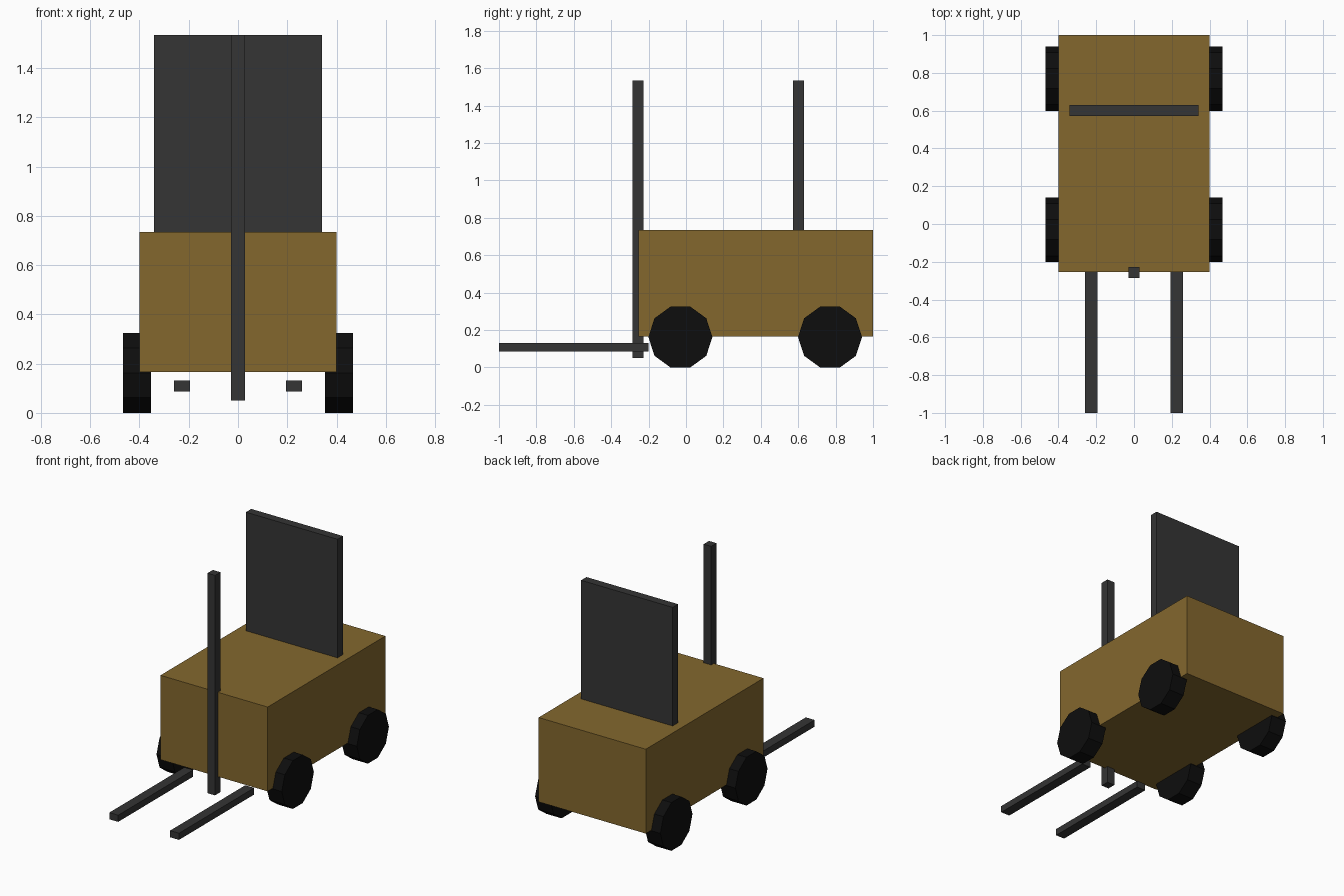
import bpy
import math
from mathutils import Matrix

cube = bpy.data.objects.get("Cube")
if cube:
    bpy.data.objects.remove(cube, do_unlink=True)


def material(name, r, g, b):
    mat = bpy.data.materials.new(name)
    mat.use_nodes = True
    mat.diffuse_color = (r, g, b, 1)
    mat.node_tree.nodes["Principled BSDF"].inputs["Base Color"].default_value = (r, g, b, 1)
    return mat


OCHRE = material("ochre paint", 0.23, 0.137, 0.027)
STEEL = material("dark grey steel", 0.035, 0.035, 0.035)
RUBBER = material("black rubber", 0.0042, 0.0042, 0.0042)


def box(name, xs, ys, zs, mat):
    """Box spanning the given (low, high) range on each axis."""
    spans = (xs, ys, zs)
    bpy.ops.mesh.primitive_cube_add(size=1, location=[sum(s) / 2 for s in spans])
    obj = bpy.context.object
    obj.name = name
    obj.data.transform(Matrix.Diagonal([s[1] - s[0] for s in spans] + [1]))
    obj.data.materials.append(mat)


def wheel(name, x, y):
    """Ten-sided wheel resting on a flat side, axle along x."""
    radius = 0.171
    flat_height = radius * math.cos(math.pi / 10)
    bpy.ops.mesh.primitive_cylinder_add(vertices=10, radius=radius, depth=0.115,
                                        location=(x, y, flat_height))
    obj = bpy.context.object
    obj.name = name
    # Stand the disc up with corners pointing fore and aft
    obj.data.transform(Matrix.Rotation(math.pi / 2, 4, "Y"))
    obj.data.materials.append(RUBBER)


# Chassis, backrest panel and lifting mast
box("body", (-0.4, 0.4), (-0.255, 1.0), (0.166, 0.735), OCHRE)
box("rear_panel", (-0.342, 0.342), (0.573, 0.63), (0.735, 1.535), STEEL)
box("mast", (-0.028, 0.028), (-0.285, -0.228), (0.051, 1.535), STEEL)

# Forks and wheels on both sides
for side, sign in (("left", 1), ("right", -1)):
    box(f"{side}_fork", sorted((sign * 0.194, sign * 0.26)), (-1.0, -0.2), (0.086, 0.131), STEEL)
    for end, y in (("front", -0.03), ("rear", 0.77)):
        wheel(f"{end}_{side}_wheel", sign * 0.41, y)
